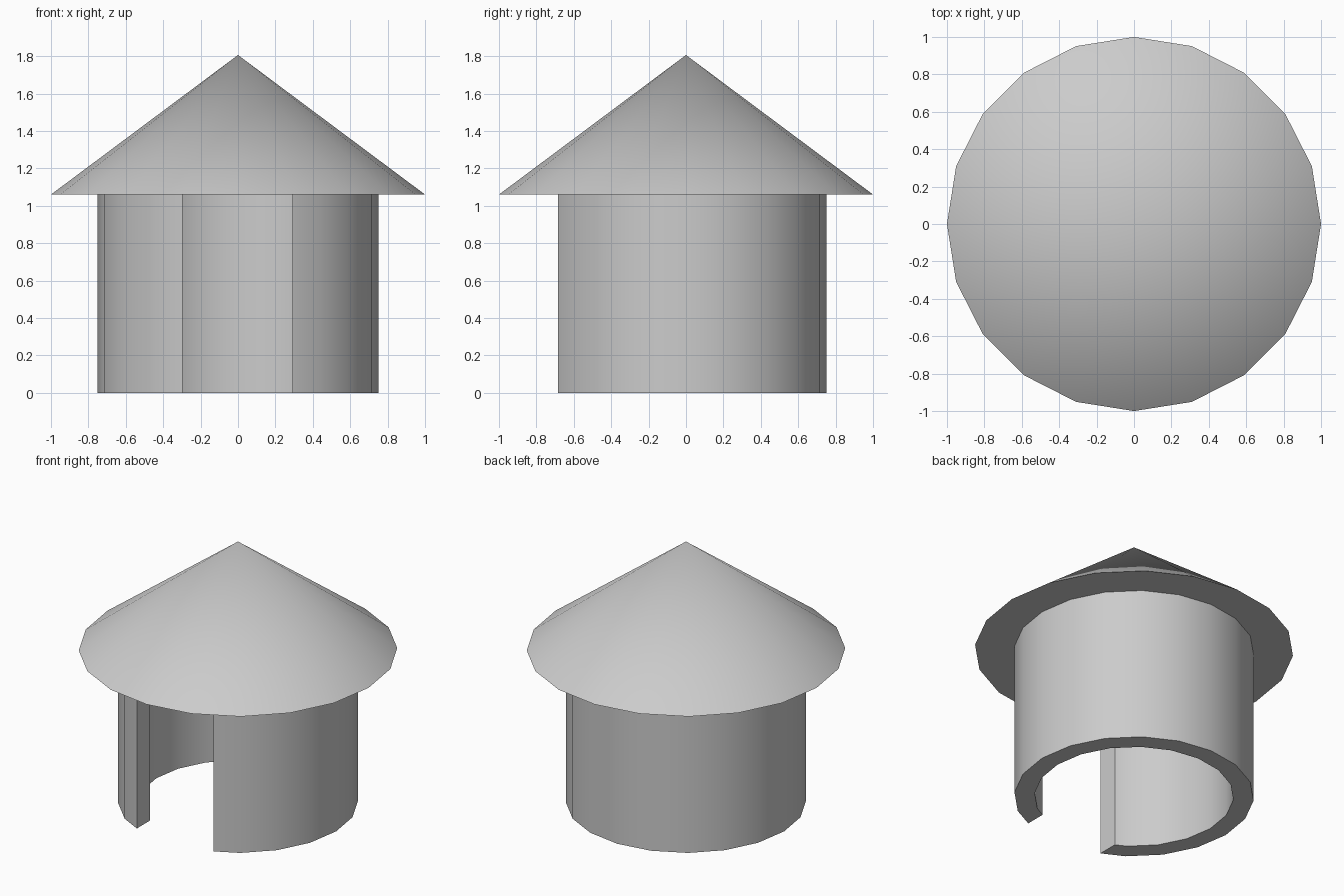
import bpy, bmesh
from math import pi, sin, cos, radians

if "Cube" in bpy.data.objects:
    bpy.data.objects.remove(bpy.data.objects["Cube"])

SIDES, WALL_H, ROOF_H = 20, 1.06, 0.746
R_OUT, R_IN = 0.752, 0.625
DOOR = (-0.297, 0.292)


def finish(bm, name):
    bmesh.ops.recalc_face_normals(bm, faces=bm.faces)
    mesh = bpy.data.meshes.new(name)
    bm.to_mesh(mesh)
    bm.free()
    obj = bpy.data.objects.new(name, mesh)
    bpy.context.collection.objects.link(obj)
    bpy.ops.object.select_all(action='DESELECT')
    obj.select_set(True)
    bpy.context.view_layer.objects.active = obj
    bpy.ops.object.shade_smooth_by_angle(angle=radians(30))


def ring_point(r, k):
    a = -pi / 2 + 2 * pi * k / SIDES
    return r * cos(a), r * sin(a)


def jamb_point(r, x):
    # Point on the front of the polygon ring at the door edge
    (x1, y1), (x2, y2) = ring_point(r, 1), ring_point(r, 2)
    return x, y1 + (abs(x) - x1) / (x2 - x1) * (y2 - y1)


def arc(r):
    # Wall outline from the right jamb round the back to the left jamb
    return ([jamb_point(r, DOOR[1])]
            + [ring_point(r, k) for k in range(2, SIDES - 1)]
            + [jamb_point(r, DOOR[0])])


# Round wall with a full-height doorway at the front
bm = bmesh.new()
rows = [[bm.verts.new((x, y, z)) for x, y in arc(r)]
        for r, z in ((R_OUT, 0), (R_OUT, WALL_H), (R_IN, WALL_H), (R_IN, 0))]
for a, b in zip(rows, rows[1:] + rows[:1]):
    for i in range(len(a) - 1):
        bm.faces.new((a[i], a[i + 1], b[i + 1], b[i]))
for end in (0, -1):
    bm.faces.new([row[end] for row in rows])
finish(bm, "round_wall")

# Conical roof with a flat underside
bm = bmesh.new()
apex = bm.verts.new((0, 0, WALL_H + ROOF_H))
eave = [bm.verts.new((*ring_point(1.0, k), WALL_H)) for k in range(SIDES)]
for i in range(SIDES):
    bm.faces.new((eave[i], eave[(i + 1) % SIDES], apex))
bm.faces.new(eave[::-1])
finish(bm, "cone_roof")
